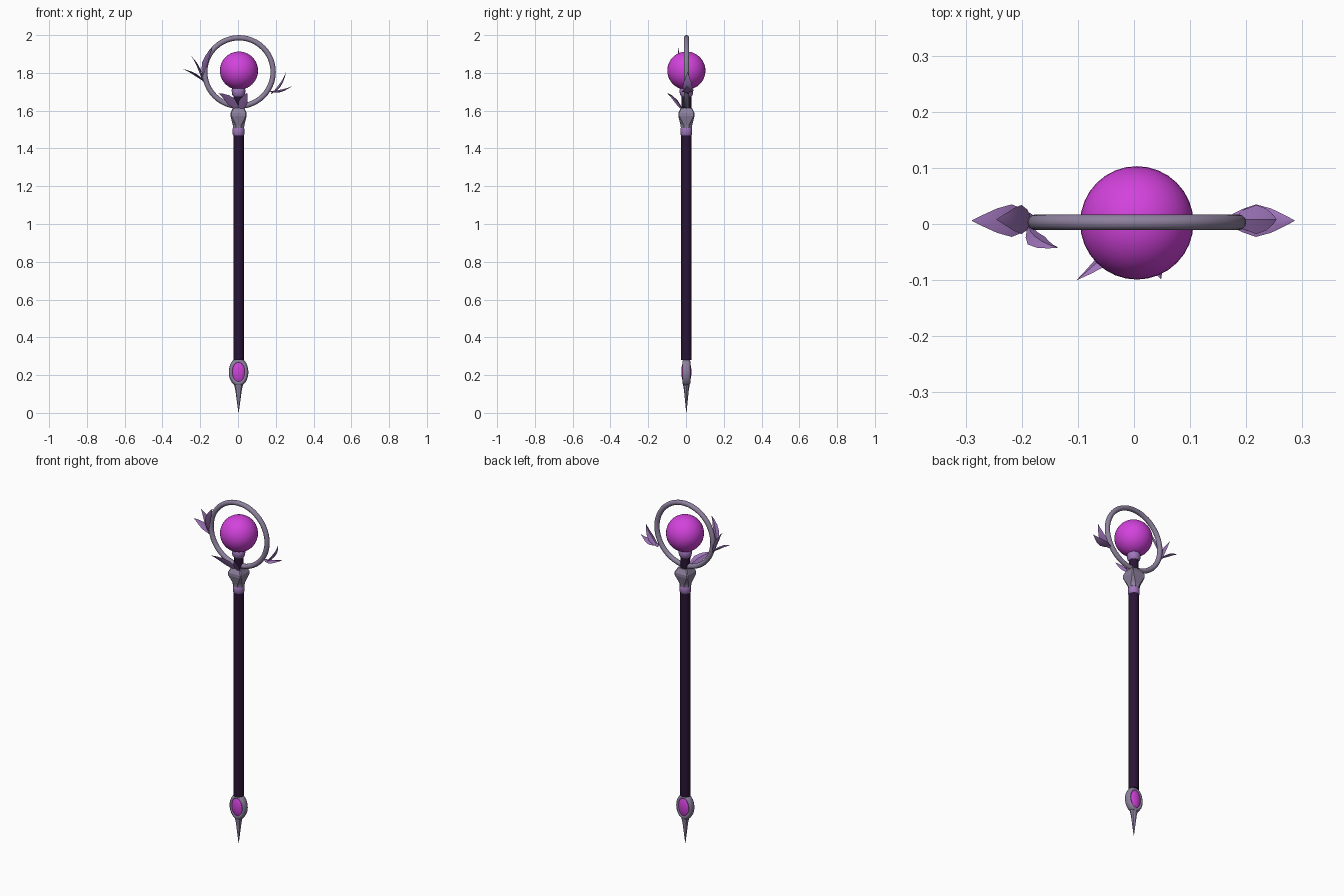
import bpy, bmesh, math
from mathutils import Vector

if "Cube" in bpy.data.objects:
    bpy.data.objects.remove(bpy.data.objects["Cube"])

CX, CY = 0.003, 0.002


def mat(name, r, g, b):
    m = bpy.data.materials.new(name)
    m.diffuse_color = (r, g, b, 1)
    m.use_nodes = True
    m.node_tree.nodes["Principled BSDF"].inputs["Base Color"].default_value = m.diffuse_color
    return m


DARK = mat("dark_wood", 0.022, 0.007, 0.035)
METAL = mat("grey_metal", 0.27, 0.22, 0.34)
LILAC = mat("lilac", 0.35, 0.18, 0.50)
GLOW = mat("magenta_gem", 0.65, 0.055, 0.72)


def finish(obj, name, material, angle=None):
    obj.name = name
    obj.data.materials.append(material)
    if angle:
        bpy.ops.object.select_all(action='DESELECT')
        obj.select_set(True)
        bpy.context.view_layer.objects.active = obj
        bpy.ops.object.shade_smooth_by_angle(angle=math.radians(angle))
    return obj


def loft(name, rows, material, angle=None):
    """Skin equal-length rings of points and cap both ends."""
    bm = bmesh.new()
    rings = [[bm.verts.new(p) for p in row] for row in rows]
    n = len(rows[0])
    for a, b in zip(rings, rings[1:]):
        for i in range(n):
            j = (i + 1) % n
            bm.faces.new((a[i], a[j], b[j], b[i]))
    bm.faces.new(rings[0][::-1])
    bm.faces.new(rings[-1])
    bmesh.ops.remove_doubles(bm, verts=bm.verts, dist=1e-5)
    bmesh.ops.recalc_face_normals(bm, faces=bm.faces)
    me = bpy.data.meshes.new(name)
    bm.to_mesh(me)
    bm.free()
    obj = bpy.data.objects.new(name, me)
    bpy.context.collection.objects.link(obj)
    return finish(obj, name, material, angle)


def turned(name, profile, sides, material, angle=40, flat=1.0):
    """Vertical turned part from (radius, z) pairs; flat squashes it in y."""
    rows = [[(CX + r * math.cos(2 * math.pi * i / sides),
              CY + flat * r * math.sin(2 * math.pi * i / sides), z)
             for i in range(sides)] for r, z in profile]
    return loft(name, rows, material, angle)


def leaf(name, base, ctrl, tip, side, width):
    """Curved pointed blade with a diamond cross-section."""
    b, c, e = Vector(base), Vector(ctrl), Vector(tip)
    rows = []
    for t, w in ((0, .3), (.2, .7), (.42, 1), (.65, .75), (.85, .36), (1, .02)):
        p = b * (1 - t) ** 2 + c * 2 * t * (1 - t) + e * t * t
        tan = ((c - b) * (1 - t) + (e - c) * t).normalized()
        s = Vector(side)
        s = (s - tan * s.dot(tan)).normalized()
        n = tan.cross(s)
        rows.append([p + s * w * width, p + n * .009 * w,
                     p - s * w * width, p - n * .004 * w])
    return loft(name, rows, LILAC, 35)


# shaft, collar and orb stem
turned("shaft", [(.028, .28), (.028, 1.48)], 16, DARK)
turned("collar", [(.027, 1.468), (.031, 1.474), (.031, 1.505), (.027, 1.512)], 16, LILAC)
turned("orb_stem", [(.026, 1.60), (.026, 1.69)], 16, DARK)
turned("orb_cup", [(.027, 1.675), (.034, 1.685), (.037, 1.71), (.03, 1.722)], 16, LILAC)

# faceted block: octagon at the bottom swelling to a near-square top
rows = []
for z, h, k in ((1.508, .029, .42), (1.525, .031, .45), (1.572, .043, .88),
                (1.588, .043, .88), (1.615, .03, .85)):
    q = h * k
    rows.append([(CX + x, CY + y, z) for x, y in
                 ((h, -q), (h, q), (q, h), (-q, h), (-h, q), (-h, -q), (-q, -h), (q, -h))])
loft("head_block", rows, METAL)

# halo ring
bpy.ops.mesh.primitive_torus_add(location=(.005, .003, 1.805), rotation=(math.pi / 2, 0, 0),
                                 major_radius=.181, minor_radius=.014,
                                 major_segments=48, minor_segments=12)
finish(bpy.context.object, "halo_ring", METAL, 60)

# orb
bpy.ops.mesh.primitive_uv_sphere_add(segments=32, ring_count=20, radius=.101,
                                     location=(.005, .002, 1.812))
finish(bpy.context.object, "orb", GLOW, 60)

# pommel frame, gem and spike
bpy.ops.mesh.primitive_torus_add(location=(CX, CY, .216), rotation=(math.pi / 2, 0, 0),
                                 major_radius=.04, minor_radius=.012,
                                 major_segments=28, minor_segments=8)
o = bpy.context.object
o.scale = (1, 1.46, 1.75)
finish(o, "pommel_frame", METAL, 50)
bpy.ops.mesh.primitive_uv_sphere_add(segments=24, ring_count=14, location=(CX, CY, .217))
o = bpy.context.object
o.scale = (.041, .027, .068)
finish(o, "pommel_gem", GLOW, 60)
turned("pommel_spike", [(.024, .15), (.017, .12), (.009, .06), (.0008, 0)], 8, METAL, None, .75)

# leaves: right pair, left pair, inner left, front pair
Y = (0, 1, 0)
leaf("right_leaf_upper", (.175, .008, 1.69), (.235, .008, 1.72), (.254, .008, 1.805), Y, .026)
leaf("right_leaf_lower", (.17, .006, 1.70), (.225, .006, 1.69), (.286, .006, 1.73), Y, .029)
leaf("left_leaf_upper", (-.185, .008, 1.755), (-.195, .008, 1.83), (-.245, .008, 1.886), Y, .026)
leaf("left_leaf_lower", (-.178, .006, 1.755), (-.22, .006, 1.80), (-.289, .006, 1.82), Y, .029)
leaf("left_leaf_inner", (-.186, -.008, 1.79), (-.18, -.04, 1.87), (-.135, -.042, 1.935),
     (1, .5, -.3), .017)
leaf("front_leaf_left", (.0, -.018, 1.60), (-.035, -.055, 1.665), (-.102, -.1, 1.692),
     (.75, -.3, .9), .024)
leaf("front_leaf_right", (.008, -.018, 1.60), (.03, -.055, 1.65), (.048, -.098, 1.695),
     (1, 0, -.4), .024)
